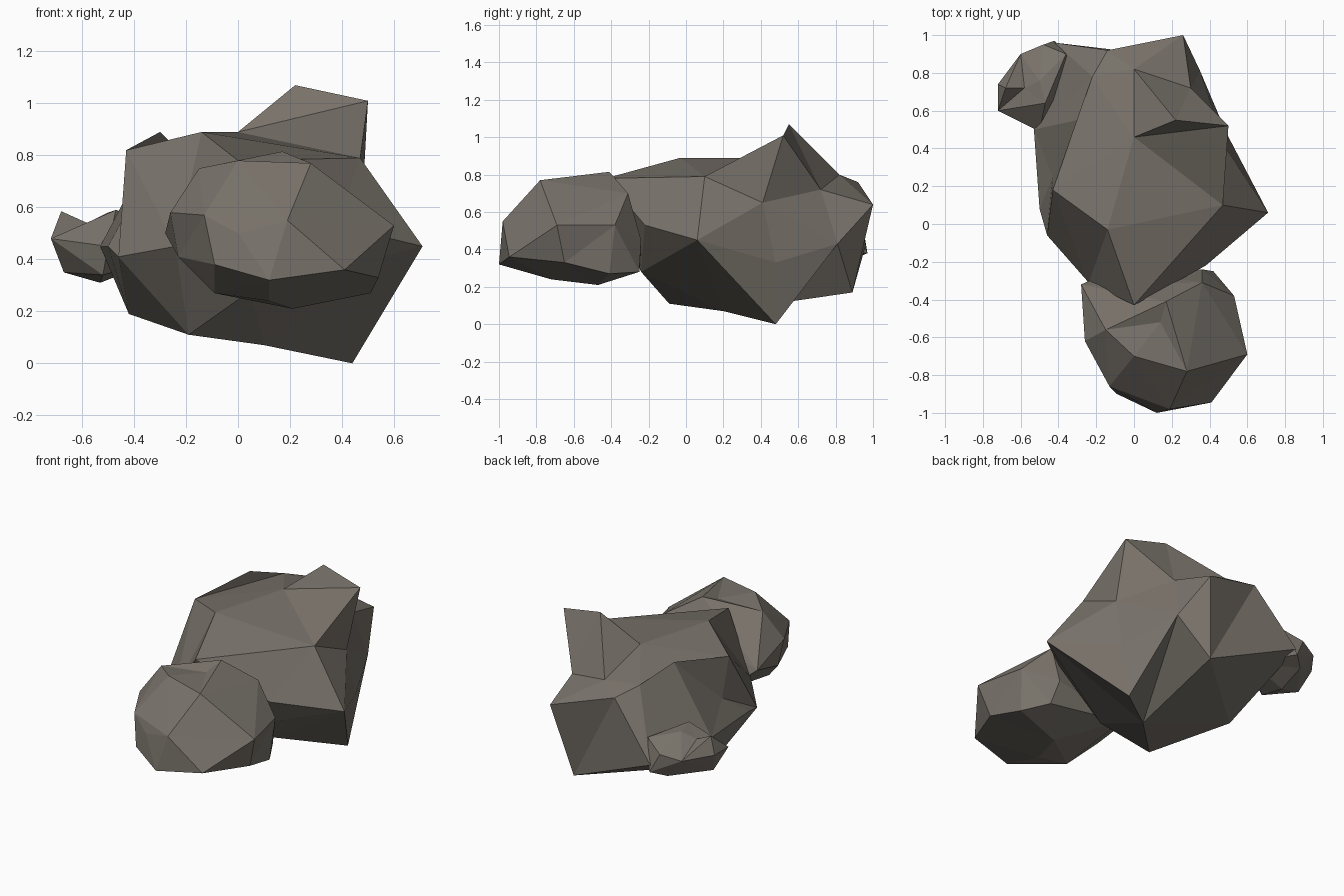
import bpy, bmesh
from mathutils import Vector

stone = bpy.data.materials.new("stone")
stone.diffuse_color = (0.19, 0.17, 0.145, 1)


def rock(name, centre, radii, corners, creases=()):
    """Faceted boulder: wrap a skin round the corner directions, then push each
    corner out to its place, so that dents survive. Creases are pairs of corners
    that must share an edge; the crossing edge is turned to make them."""
    bm = bmesh.new()
    c = Vector(centre)
    verts = [bm.verts.new(Vector([(p[i] - c[i]) / radii[i] for i in range(3)]).normalized())
             for p in corners]
    bmesh.ops.convex_hull(bm, input=verts)
    bmesh.ops.triangulate(bm, faces=list(bm.faces))
    bmesh.ops.recalc_face_normals(bm, faces=bm.faces)
    for a, b in creases:
        ends = {verts[a], verts[b]}
        for e in list(bm.edges):
            if len(e.link_faces) == 2:
                tips = {v for f in e.link_faces for v in f.verts} - set(e.verts)
                if tips == ends:
                    bmesh.utils.edge_rotate(e, True)
                    break
    for v, p in zip(verts, corners):
        v.co = p
    me = bpy.data.meshes.new(name)
    bm.to_mesh(me)
    bm.free()
    me.materials.append(stone)
    ob = bpy.data.objects.new(name, me)
    bpy.context.collection.objects.link(ob)
    return ob


# Main boulder: crown, shoulders, waist, underside
rock("large_rock", (0.03, 0.36, 0.48), (0.55, 0.7, 0.5), [
    (0.22, 0.55, 1.07), (0.50, 0.52, 1.01), (0.0, 0.46, 0.89),
    (-0.14, -0.03, 0.89), (-0.43, 0.18, 0.82), (-0.30, 0.55, 0.89),
    (-0.22, 0.78, 0.81), (0.0, 0.82, 0.80), (-0.14, 0.92, 0.76),
    (0.30, 0.72, 0.72), (0.47, 0.10, 0.79), (0.0, -0.43, 0.78),
    (0.26, 1.0, 0.64), (0.48, 0.41, 0.65), (0.71, 0.06, 0.45),
    (0.38, -0.22, 0.53), (-0.24, -0.31, 0.45), (-0.46, -0.06, 0.41),
    (-0.50, 0.08, 0.45), (-0.53, 0.50, 0.45), (-0.42, 0.96, 0.42),
    (0.35, 0.81, 0.43), (0.49, 0.48, 0.33), (0.44, 0.48, 0.0),
    (0.17, 0.89, 0.17), (0.10, 0.20, 0.07), (-0.19, -0.09, 0.11),
    (-0.42, 0.36, 0.19), (0.05, -0.24, 0.28), (-0.43, 0.25, 0.58)],
    [(3, 10), (0, 10), (2, 10), (2, 1), (2, 6), (4, 2), (4, 6),
     (15, 23), (22, 15), (23, 25), (24, 25), (21, 23), (21, 25), (8, 24)])

# Front boulder
rock("medium_rock", (0.15, -0.6, 0.5), (0.42, 0.38, 0.3), [
    (0.60, -0.69, 0.53), (0.12, -1.0, 0.32), (0.19, -0.98, 0.55),
    (0.0, -0.93, 0.50), (-0.13, -0.86, 0.57), (-0.26, -0.62, 0.58),
    (0.41, -0.945, 0.36), (0.54, -0.65, 0.33), (-0.28, -0.32, 0.50),
    (0.53, -0.38, 0.53), (0.36, -0.31, 0.70), (0.17, -0.41, 0.815),
    (-0.15, -0.56, 0.75), (0.0, -0.70, 0.78), (0.28, -0.78, 0.77),
    (0.14, -0.52, 0.77), (0.21, -0.47, 0.21), (-0.09, -0.71, 0.27),
    (0.51, -0.41, 0.27), (0.36, -0.24, 0.45), (-0.10, -0.24, 0.35),
    (-0.09, -0.90, 0.38), (-0.23, -0.60, 0.41), (0.12, -0.72, 0.24),
    (0.42, -0.25, 0.28)])

# Pebble tucked against the back left
rock("small_rock", (-0.52, 0.72, 0.45), (0.2, 0.24, 0.14), [
    (-0.72, 0.60, 0.48), (-0.72, 0.74, 0.48), (-0.68, 0.72, 0.585),
    (-0.58, 0.72, 0.54), (-0.50, 0.76, 0.58), (-0.47, 0.64, 0.59),
    (-0.60, 0.90, 0.47), (-0.48, 0.95, 0.50), (-0.42, 0.97, 0.38),
    (-0.36, 0.90, 0.56), (-0.50, 0.49, 0.45), (-0.67, 0.68, 0.35),
    (-0.53, 0.70, 0.31), (-0.52, 0.53, 0.34), (-0.30, 0.70, 0.40),
    (-0.50, 0.90, 0.35)])
